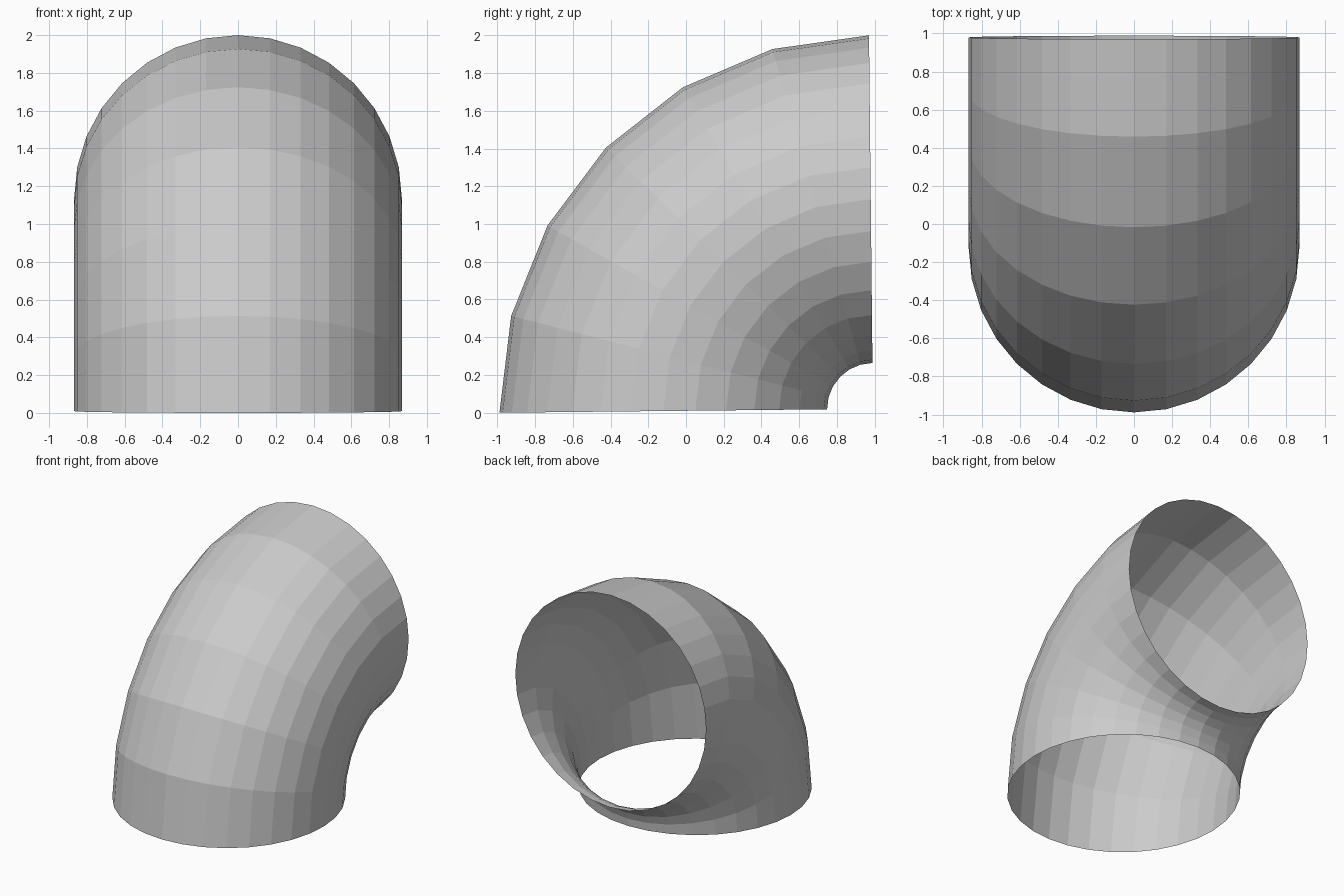
import bpy, bmesh
from math import sin, cos, pi

if "Cube" in bpy.data.objects:
    bpy.data.objects.remove(bpy.data.objects["Cube"])

SIDES, SEGMENTS = 32, 6
TUBE_R, BEND_R = 0.868, 1.111
CENTRE_Y, CENTRE_Z, TILT = 0.9905, 0.0208, 0.0105

bm = bmesh.new()

# Rings of the pipe, swept a quarter turn about the bend centre
rings = []
for s in range(SEGMENTS + 1):
    t = s * pi / 2 / SEGMENTS - TILT
    ring = []
    for i in range(SIDES):
        a = 2 * pi * i / SIDES
        d = BEND_R + TUBE_R * cos(a)
        ring.append(bm.verts.new((TUBE_R * sin(a),
                                  CENTRE_Y - d * cos(t),
                                  CENTRE_Z + d * sin(t))))
    rings.append(ring)

# Open-ended wall between neighbouring rings, facing outward
for low, high in zip(rings, rings[1:]):
    for i in range(SIDES):
        j = (i + 1) % SIDES
        bm.faces.new((low[i], low[j], high[j], high[i]))
bm.normal_update()
outer = min(bm.faces, key=lambda f: f.calc_center_median().y)
if outer.normal.y > 0:
    bmesh.ops.reverse_faces(bm, faces=bm.faces[:])

mesh = bpy.data.meshes.new("pipe_elbow")
bm.to_mesh(mesh)
bm.free()
bpy.context.collection.objects.link(bpy.data.objects.new("pipe_elbow", mesh))
